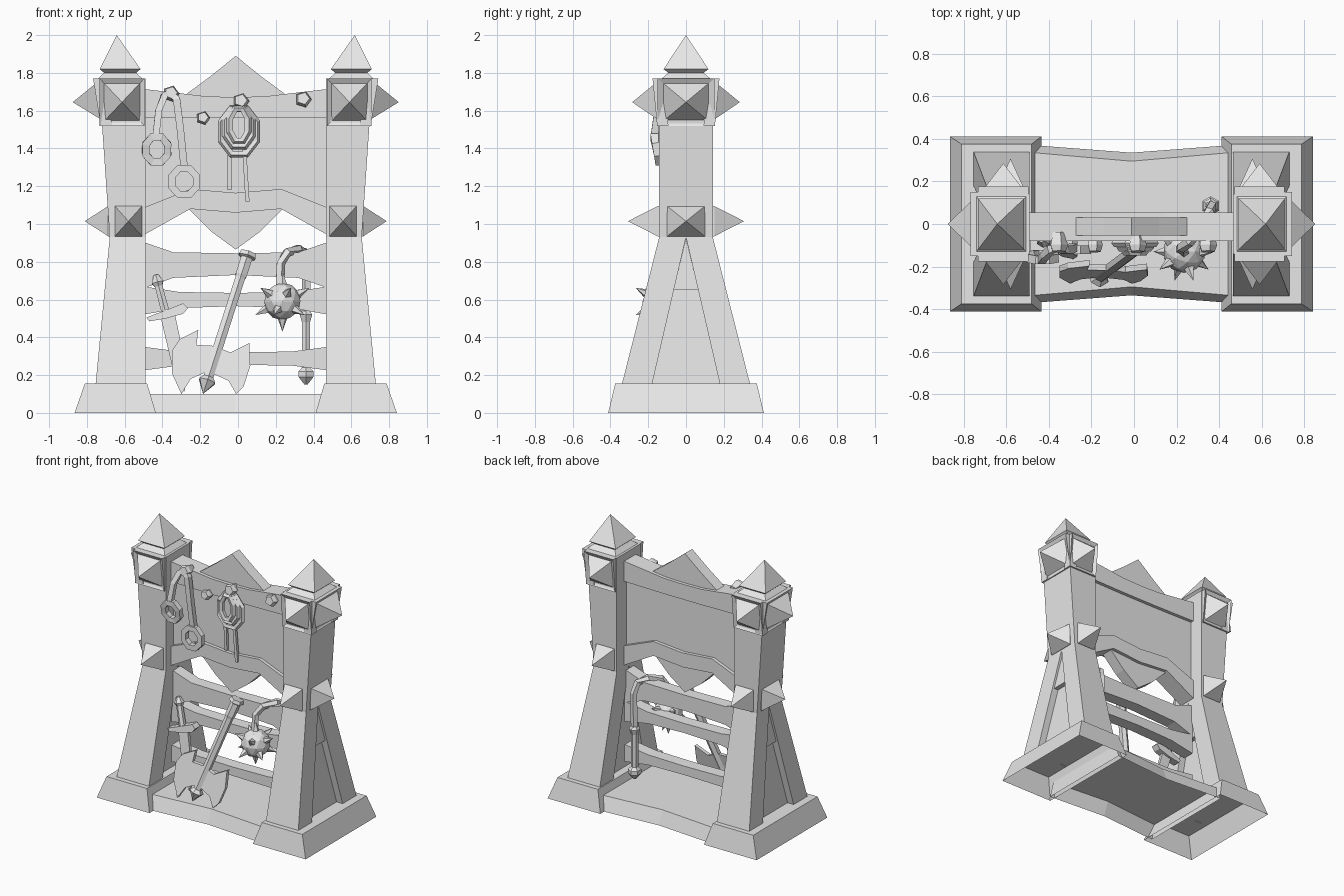
import bpy, bmesh, math
from mathutils import Vector

if "Cube" in bpy.data.objects:
    bpy.data.objects.remove(bpy.data.objects["Cube"], do_unlink=True)

stone = bpy.data.materials.new("plain_grey")
stone.use_nodes = True
GREY = (0.8, 0.8, 0.8, 1)
stone.diffuse_color = GREY
stone.node_tree.nodes["Principled BSDF"].inputs["Base Color"].default_value = GREY
CX = -0.012  # centre line of the frame


def finish(name, bm):
    bmesh.ops.remove_doubles(bm, verts=bm.verts, dist=0.0005)
    bmesh.ops.recalc_face_normals(bm, faces=bm.faces)
    me = bpy.data.meshes.new(name)
    bm.to_mesh(me)
    bm.free()
    me.materials.append(stone)
    ob = bpy.data.objects.new(name, me)
    bpy.context.collection.objects.link(ob)
    return ob


def loft(name, rings, start=True, end=True, closed=False):
    """Skin a series of equal rings of points."""
    bm = bmesh.new()
    vs = [[bm.verts.new(p) for p in r] for r in rings]
    n = len(vs[0])
    pairs = list(zip(vs, vs[1:])) + ([(vs[-1], vs[0])] if closed else [])
    for a, b in pairs:
        for i in range(n):
            j = (i + 1) % n
            bm.faces.new((a[i], a[j], b[j], b[i]))
    if start and not closed:
        bm.faces.new(vs[0])
    if end and not closed:
        bm.faces.new(vs[-1])
    return finish(name, bm)


def rect(x, y, z, hx, hy):
    return [(x - hx, y - hy, z), (x + hx, y - hy, z), (x + hx, y + hy, z), (x - hx, y + hy, z)]


def plate(name, pts, y0, y1, lean=lambda z: 0):
    """Extrude an x-z outline along y, optionally leaning with height."""
    return loft(name, [[(x, y + lean(z), z) for x, z in pts] for y in (y0, y1)])


def board(name, top, depth):
    """Symmetrical beam from (x, top z, bottom z) stations on one half."""
    full = [(-x, t, b) for x, t, b in reversed(top) if x] + top
    pts = [(CX + x, t) for x, t, b in full] + [(CX + x, b) for x, t, b in reversed(full)]
    return plate(name, pts, -0.012 - depth, -0.012 + depth)


def tube(name, pts, radii, n=6, closed=False, ref=(0, 1, 0), flat=1.0):
    pts = [Vector(p) for p in pts]
    if not isinstance(radii, (list, tuple)):
        radii = [radii] * len(pts)
    rings, m = [], len(pts)
    for i, p in enumerate(pts):
        a = pts[(i - 1) % m] if closed or i else p
        b = pts[(i + 1) % m] if closed or i < m - 1 else p
        t = (b - a).normalized()
        u = t.cross(Vector(ref)).normalized()
        v = t.cross(u) * flat
        rings.append([p + radii[i] * (u * math.cos(k) + v * math.sin(k))
                      for k in (2 * math.pi * (j + 0.5) / n for j in range(n))])
    return loft(name, rings, closed=closed)


def stud(name, c, d, half, tall, height, rim=0.0, tilt=0.0):
    """Four-sided spike facing d, with an optional tilted backing plate."""
    d = Vector(d)
    side, up, c = d.cross(Vector((0, 0, 1))), Vector((0, 0, 1)), Vector(c)
    corners = ((-1, -1), (1, -1), (1, 1), (-1, 1))

    def ring(f, h):
        return [c + side * a * half * f + up * b * tall * f + d * (h + tilt * b) for a, b in corners]
    rings = [ring(1, -0.04)]
    if rim:
        rings += [ring(1, rim), ring(0.8, rim - 0.015)]
    else:
        rings.append(ring(1, 0))
    rings.append([c + d * height] * 4)
    return loft(name, rings, end=False)


def interp(z, table):
    for (z0, a), (z1, b) in zip(table, table[1:]):
        if z <= z1:
            return a + (b - a) * (z - z0) / (z1 - z0)
    return table[-1][1]


OUTER = [(0.15, 0.742), (0.93, 0.667), (1.55, 0.71), (1.78, 0.725)]


def upright(name, s, prof, inset=0.0):
    """Extrude a y-z outline across the tapered width of a pillar."""
    loft(name, [[(CX + s * (0.478 + inset), y, z) for y, z in prof],
                [(CX + s * (interp(z, OUTER) - inset), y, z) for y, z in prof]])


# Pillars, their footings, finials and studs
for s, w in ((-1, "right"), (1, "left")):
    loft(w + "_footing", [rect(CX + s * 0.638, 0, 0, 0.215, 0.412),
                          rect(CX + s * 0.634, 0, 0.155, 0.165, 0.375)], start=False)
    for f, g in ((-1, "front"), (1, "back")):
        upright(f"{w}_{g}_leg", s, [(f * 0.34, 0.15), (f * 0.142, 0.93), (0, 0.93), (f * 0.18, 0.15)])
        stud(f"{w}_{g}_upper_stud", (CX + s * 0.602, f * 0.145, 1.645), (0, f, 0), 0.118, 0.125, 0.14, 0.02, 0.012)
        stud(f"{w}_{g}_lower_stud", (CX + s * 0.568, f * 0.15, 1.015), (0, f, 0), 0.072, 0.08, 0.157)
    upright(w + "_infill", s, [(-0.19, 0.15), (0, 0.93), (0.19, 0.15)], 0.05)
    upright(w + "_gusset", s, [(-0.065, 0.65), (0, 0.925), (0.065, 0.65)], 0.015)
    upright(w + "_pillar", s, [(-0.142, 0.93), (-0.142, 1.77), (0.142, 1.77), (0.142, 0.93)])
    stud(w + "_outer_upper_stud", (CX + s * 0.715, 0, 1.645), (s, 0, 0), 0.15, 0.125, 0.148, 0.02, 0.02)
    stud(w + "_outer_lower_stud", (CX + s * 0.675, 0, 1.015), (s, 0, 0), 0.1, 0.08, 0.124)
    fx = CX + s * 0.612
    loft(w + "_finial", [rect(fx, 0, z, h, h * 1.1) for z, h in
                         ((1.765, 0.122), (1.8, 0.085), (1.82, 0.108))] + [[(fx + s * 0.018, 0, 2.0)] * 4],
         end=False)

# Floor slab with a waisted outline
def floor_ring(z, e, m):
    return [(CX - 0.46, -e, z), (CX, -m, z), (CX + 0.46, -e, z), (CX + 0.46, e, z), (CX, m, z), (CX - 0.46, e, z)]

loft("floor_slab", [floor_ring(0, 0.37, 0.335), floor_ring(0.1, 0.335, 0.295)], start=False)

# Back board, its beams, and pointed crests
board("back_board", [(0, 1.6, 1.12), (0.25, 1.6, 1.12), (0.49, 1.6, 1.03)], 0.042)
board("top_beam", [(0, 1.672, 1.56), (0.15, 1.675, 1.56), (0.49, 1.715, 1.565)], 0.067)
board("arched_beam", [(0, 1.165, 1.06), (0.24, 1.185, 1.08), (0.49, 1.085, 0.94)], 0.067)
board("top_crest", [(0, 1.89, 1.62), (0.13, 1.785, 1.62), (0.265, 1.685, 1.62)], 0.043)
board("bottom_crest", [(0, 1.1, 0.865), (0.13, 1.1, 0.96), (0.25, 1.1, 1.08)], 0.043)

# Display rails
board("upper_rail", [(0, 0.845, 0.73), (0.33, 0.85, 0.715), (0.49, 0.905, 0.66)], 0.045)
board("middle_rail", [(0, 0.635, 0.565), (0.3, 0.64, 0.555), (0.49, 0.67, 0.52)], 0.045)
board("lower_rail", [(0, 0.32, 0.255), (0.3, 0.325, 0.25), (0.49, 0.35, 0.225)], 0.045)

# Pegs on the top beam
for name, x, z in (("shackle_peg", -0.355, 1.685), ("rope_peg", 0.015, 1.645),
                   ("small_peg", -0.185, 1.555), ("spare_peg", 0.345, 1.655)):
    big = 0.045 if name != "small_peg" else 0.038
    tube(name, [(x, -0.04, z), (x, -0.1, z + 0.005), (x, -0.13, z + 0.01)],
         [big * 0.7, big, big * 0.75], 5, ref=(0, 0, 1))

# Shackles with their straps
def oval(x, y, z, rx, rz, n=8, lean=0.0):
    return [(x + rx * math.cos(a), y + lean * math.sin(a), z + rz * math.sin(a))
            for a in (2 * math.pi * (i + 0.5) / n for i in range(n))]

tube("upper_shackle", oval(-0.43, -0.155, 1.395, 0.062, 0.072, lean=-0.015), 0.028, 4, True)
tube("lower_shackle", oval(-0.285, -0.12, 1.225, 0.07, 0.075), 0.028, 4, True)
tube("upper_strap", [(-0.34, -0.1, 1.7), (-0.39, -0.12, 1.68), (-0.42, -0.15, 1.6), (-0.435, -0.17, 1.46)], 0.025, 4)
tube("lower_strap", [(-0.36, -0.1, 1.7), (-0.325, -0.12, 1.66), (-0.305, -0.12, 1.5), (-0.285, -0.11, 1.3)], 0.027, 4)

# Coiled rope and hanging ends
for i, (rx, rz, zc) in enumerate(((0.1, 0.13, 1.49), (0.075, 0.105, 1.51), (0.05, 0.09, 1.525))):
    tube(f"rope_coil_{i + 1}", oval(0.005, -0.09 - 0.02 * i, zc, rx, rz), 0.02, 5, True)
tube("rope_end_short", [(-0.045, -0.08, 1.42), (-0.045, -0.07, 1.18)], 0.015, 4)
tube("rope_end_long", [(0.03, -0.09, 1.45), (0.05, -0.08, 1.12)], 0.015, 4)

# Leaning axe
def axe_lean(z):
    return -0.265 + (z - 0.1) * 0.24

def axe_at(t):
    x, z = -0.185 + 0.24 * t, 0.1 + 0.75 * t
    return (x, axe_lean(z), z)

tube("axe_shaft", [axe_at(0.08), axe_at(0.9)], 0.03, 6)
tube("axe_grip", [axe_at(t) for t in (0.82, 0.84, 0.96, 0.97, 1)], [0.03, 0.035, 0.035, 0.052, 0.045], 6)
tube("axe_tip", [axe_at(t) for t in (0, 0.09, 0.12)], [0.0, 0.05, 0.03], 6)
plate("axe_blade", [(-0.35, 0.33), (-0.31, 0.39), (-0.21, 0.44), (-0.22, 0.36), (-0.13, 0.355),
                    (-0.04, 0.32), (0.06, 0.37), (0.065, 0.25), (0.03, 0.14), (-0.01, 0.1),
                    (-0.05, 0.17), (-0.16, 0.22), (-0.25, 0.18), (-0.3, 0.1), (-0.35, 0.21)],
      -0.014, 0.014, axe_lean)

# Leaning sword
def sword_lean(z):
    return -0.15 + (z - 0.13) * 0.13

plate("sword_blade", [(-0.415, 0.53), (-0.34, 0.55), (-0.265, 0.2), (-0.285, 0.11), (-0.335, 0.19)],
      -0.012, 0.012, sword_lean)
plate("sword_guard", [(-0.485, 0.505), (-0.38, 0.545), (-0.29, 0.58), (-0.265, 0.555), (-0.29, 0.525),
                      (-0.38, 0.5), (-0.47, 0.485)], -0.028, 0.028, sword_lean)
tube("sword_grip", [(x, sword_lean(z), z) for x, z in
                    ((-0.385, 0.54), (-0.42, 0.67), (-0.425, 0.69), (-0.435, 0.73))],
     [0.025, 0.023, 0.035, 0.015], 6)

# Flail: spiked ball, chain over the upper rail, handle behind
ball = Vector((0.235, -0.13, 0.59))
bm = bmesh.new()
bmesh.ops.create_icosphere(bm, subdivisions=2, radius=0.1)
bmesh.ops.translate(bm, verts=bm.verts, vec=ball)
finish("flail_ball", bm)
bm = bmesh.new()
bmesh.ops.create_icosphere(bm, subdivisions=1, radius=1)
dirs = [v.co.normalized() for v in bm.verts]
bm.free()
for i, d in enumerate(dirs):
    tube(f"flail_spike_{i + 1}", [ball + d * 0.08, ball + d * 0.16], [0.03, 0.0], 5, ref=(0.3, 0.9, 0.2))
tube("flail_strap", [(0.22, -0.12, 0.66), (0.225, -0.11, 0.79), (0.26, -0.085, 0.85), (0.32, -0.01, 0.868),
                     (0.355, 0.06, 0.85), (0.365, 0.085, 0.78), (0.36, 0.085, 0.5)], 0.025, 5)
tube("flail_handle", [(0.36, 0.085, z) for z in (0.54, 0.52, 0.48, 0.24, 0.22, 0.19, 0.15)],
     [0.025, 0.038, 0.025, 0.025, 0.045, 0.045, 0.01], 6)
